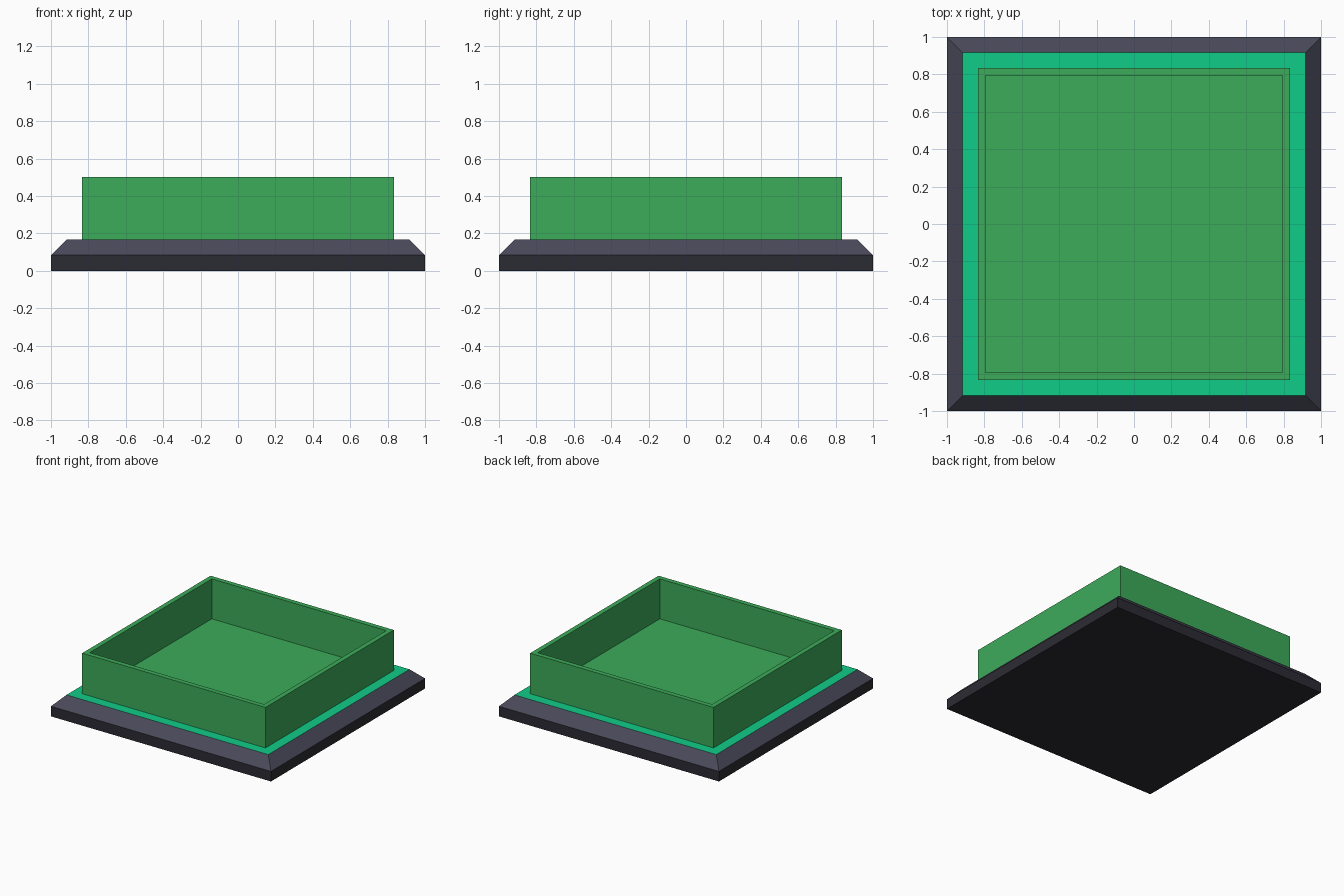
import bpy, bmesh

if "Cube" in bpy.data.objects:
    bpy.data.objects.remove(bpy.data.objects["Cube"])


def material(name, rgb):
    m = bpy.data.materials.new(name)
    m.diffuse_color = (*rgb, 1.0)
    m.use_nodes = True
    m.node_tree.nodes["Principled BSDF"].inputs["Base Color"].default_value = m.diffuse_color
    return m


side_dark = material("dark_charcoal", (0.024, 0.024, 0.033))
bevel_grey = material("slate_grey", (0.068, 0.067, 0.102))
teal = material("bright_teal", (0.005, 0.604, 0.242))
green = material("leaf_green", (0.046, 0.407, 0.102))


def stacked_squares(name, rings, mats, pick):
    """Loft square rings (half width, z), cap both ends, colour faces by rule."""
    bm = bmesh.new()
    loops = [[bm.verts.new((sx * h, sy * h, z))
              for sx, sy in ((-1, -1), (1, -1), (1, 1), (-1, 1))]
             for h, z in rings]
    bm.faces.new(loops[0][::-1])
    bm.faces.new(loops[-1])
    for a, b in zip(loops, loops[1:]):
        for i in range(4):
            j = (i + 1) % 4
            bm.faces.new((a[i], a[j], b[j], b[i]))
    bm.normal_update()
    for f in bm.faces:
        f.material_index = pick(f.normal.z)
    me = bpy.data.meshes.new(name)
    bm.to_mesh(me)
    bm.free()
    for m in mats:
        me.materials.append(m)
    ob = bpy.data.objects.new(name, me)
    bpy.context.collection.objects.link(ob)
    return ob


# Base slab: dark sides and underside, grey chamfer, teal top
stacked_squares("base_slab",
                [(1.0, 0.0), (1.0, 0.083), (0.917, 0.167)],
                [side_dark, bevel_grey, teal],
                lambda nz: 2 if nz > 0.9 else 1 if nz > 0.3 else 0)

# Open tray: outer wall, rim, inner wall, floor
stacked_squares("open_tray",
                [(0.833, 0.167), (0.833, 0.5), (0.793, 0.5), (0.793, 0.172)],
                [green], lambda nz: 0)
